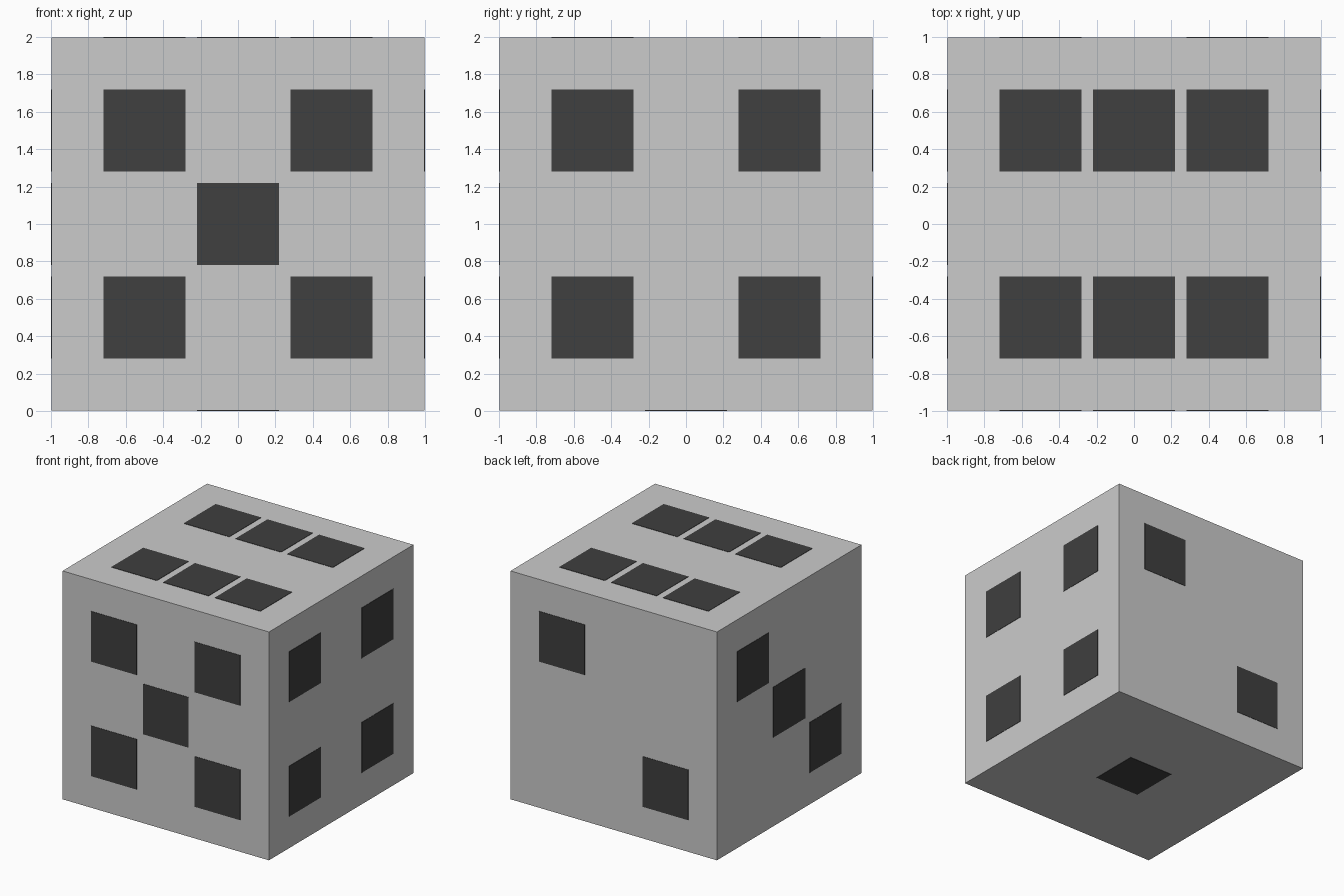
import bpy
from mathutils import Vector

if "Cube" in bpy.data.objects:
    bpy.data.objects.remove(bpy.data.objects["Cube"])

HALF = 0.997      # half edge of the body
DEPTH = 0.006     # pip plate thickness, half of it sunk into the body
PIP = 0.44        # pip edge length
S = 0.5           # pip spacing from the face centre
CENTRE = Vector((0, 0, 1))

black = bpy.data.materials.new("pip_black")
black.diffuse_color = (0.05, 0.05, 0.05, 1)
black.use_nodes = True
black.node_tree.nodes["Principled BSDF"].inputs["Base Color"].default_value = black.diffuse_color


def box(name, location, size, material=None):
    bpy.ops.mesh.primitive_cube_add(size=1, location=location)
    obj = bpy.context.object
    obj.name = name
    obj.scale = size
    bpy.ops.object.transform_apply(location=False, rotation=False, scale=True)
    if material:
        obj.data.materials.append(material)
    return obj


# Die body
box("cube_body", CENTRE, (2 * HALF,) * 3)

# Pip layouts as (u, v) on each face; u, v are the two remaining axes in order
corners = [(-S, -S), (S, -S), (-S, S), (S, S)]
diagonal = [(S, S), (-S, -S)]
faces = {
    "front": (1, -1, corners + [(0, 0)]),
    "back": (1, 1, diagonal),
    "right": (0, 1, corners),
    "left": (0, -1, diagonal + [(0, 0)]),
    "top": (2, 1, corners + [(0, -S), (0, S)]),
    "bottom": (2, -1, [(0, 0)]),
}

# Square pips as thin plates on every face
for face, (axis, sign, layout) in faces.items():
    u_axis, v_axis = [a for a in range(3) if a != axis]
    for i, (u, v) in enumerate(layout, 1):
        offset = Vector((0, 0, 0))
        offset[axis] = sign * HALF
        offset[u_axis], offset[v_axis] = u, v
        size = [PIP] * 3
        size[axis] = DEPTH
        box(f"{face}_pip_{i}", CENTRE + offset, size, black)
